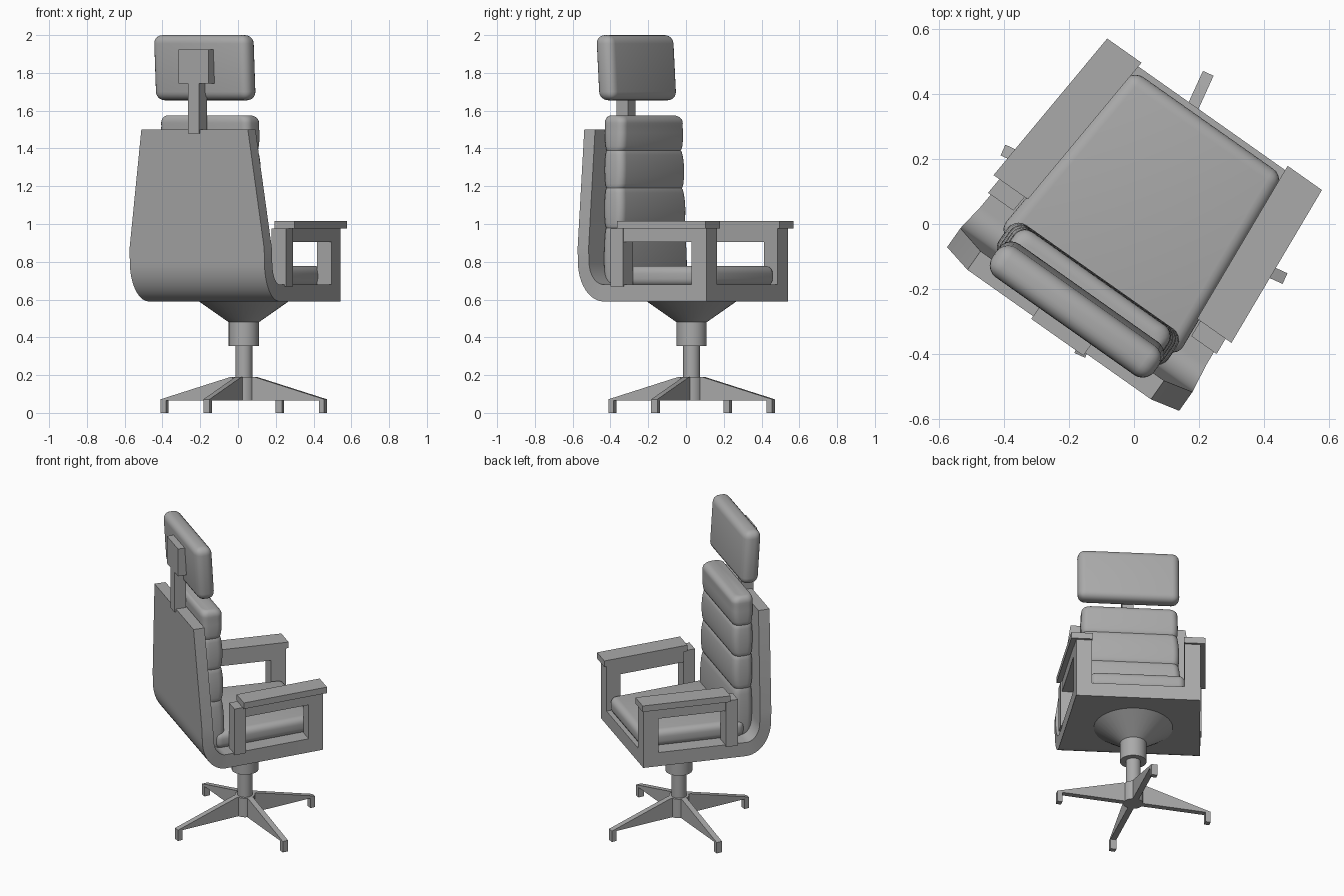
import bpy, bmesh, math
from mathutils import Matrix, Vector

if "Cube" in bpy.data.objects:
    bpy.data.objects.remove(bpy.data.objects["Cube"])

grey = bpy.data.materials.new("plain_grey")
grey.use_nodes = True
colour = (0.4, 0.4, 0.4, 1)
grey.diffuse_color = colour
grey.node_tree.nodes["Principled BSDF"].inputs["Base Color"].default_value = colour

# The chair is built facing +y, then turned as a whole
TURN = Matrix.Rotation(math.radians(-35.2), 4, "Z") @ Matrix.Translation((0.008, 0, 0))
COLUMN_Y = 0.042
TAPER = 0.08          # seat narrows toward its front edge
parts = []


def finish(name, bm):
    bmesh.ops.recalc_face_normals(bm, faces=bm.faces)
    bm.transform(TURN)
    mesh = bpy.data.meshes.new(name)
    bm.to_mesh(mesh)
    bm.free()
    mesh.materials.append(grey)
    obj = bpy.data.objects.new(name, mesh)
    bpy.context.collection.objects.link(obj)
    parts.append(obj)


def loft(name, rings):
    bm = bmesh.new()
    loops = [[bm.verts.new(p) for p in ring] for ring in rings]
    n = len(loops[0])
    for a, b in zip(loops, loops[1:]):
        for i in range(n):
            j = (i + 1) % n
            bm.faces.new((a[i], a[j], b[j], b[i]))
    bm.faces.new(loops[0][::-1])
    bm.faces.new(loops[-1])
    finish(name, bm)


def box(name, x, y, z, taper=0.0, mirror_taper=False, lean=0.0, bevel=0.0):
    """Box between paired limits; taper slides x with y, lean slides y with z."""
    bm = bmesh.new()
    bmesh.ops.create_cube(bm, size=1)
    for v in bm.verts:
        px, py, pz = ((lim[0] + lim[1]) / 2 + c * (lim[1] - lim[0])
                      for lim, c in zip((x, y, z), v.co))
        side = math.copysign(1, px) if mirror_taper else 1
        v.co = (px - side * taper * py, py - lean * (pz - (z[0] + z[1]) / 2), pz)
    if bevel:
        bmesh.ops.bevel(bm, geom=bm.edges[:], offset=bevel, segments=5,
                        profile=0.5, affect="EDGES", clamp_overlap=True)
    finish(name, bm)


def lathe(name, profile, sides=32):
    rings = [[(r * math.cos(math.tau * i / sides),
               COLUMN_Y + r * math.sin(math.tau * i / sides), z)
              for i in range(sides)] for r, z in profile]
    loft(name, rings)


# Pedestal
lathe("seat_mount", [(0.08, 0.48), (0.24, 0.592)])
lathe("column_collar", [(0.08, 0.355), (0.08, 0.49)])
lathe("column", [(0.045, 0.18), (0.045, 0.36)])
lathe("hub", [(0.06, 0.065), (0.06, 0.19)])

# Four legs with small feet
leg_outline = [(0.02, 0.065), (0.445, 0.065), (0.445, 0), (0.476, 0),
               (0.476, 0.072), (0.07, 0.19), (0.02, 0.19)]
for k in range(4):
    spin = Matrix.Translation((0, COLUMN_Y, 0)) @ Matrix.Rotation(
        math.radians(100.7 + 90 * k), 4, "Z")
    loft(f"leg_{k + 1}", [[spin @ Vector((r, side, z)) for r, z in leg_outline]
                          for side in (-0.018, 0.018)])


# Shell: one bent sheet forming the seat pan and the back
def shell_half_width(y, z):
    if z <= 0.87:
        return 0.405 - TAPER * y
    return 0.436 - 0.091 * (z - 0.87) / 0.63


pairs = [((0.403, 0.59), (0.403, 0.68))]
for i in range(13):
    a = math.pi / 2 * i / 12
    s, c = math.sin(a), math.cos(a)
    pairs.append(((-0.23 - 0.157 * s, 0.8 - 0.21 * c),
                  (-0.23 - 0.085 * s, 0.8 - 0.12 * c)))
pairs += [((-0.389, 0.87), (-0.318, 0.87)), ((-0.41, 1.5), (-0.34, 1.5))]
rings = []
for outer, inner in pairs:
    w = shell_half_width(*outer)
    rings.append([(-w, *outer), (w, *outer), (w, *inner), (-w, *inner)])
loft("shell", rings)

# Arm frames and arm pads
for side, word in ((1, "left"), (-1, "right")):
    def arm(part, inner, outer, y, z):
        box(f"{word}_{part}", (side * inner, side * outer), y, z, taper=side * TAPER)

    arm("rear_post", 0.32, 0.415, (-0.18, -0.105), (0.67, 0.975))
    arm("front_post", 0.31, 0.405, (0.31, 0.403), (0.68, 0.975))
    arm("top_rail", 0.312, 0.407, (-0.105, 0.31), (0.905, 0.975))
    arm("arm_pad", 0.308, 0.437, (-0.126, 0.418), (0.975, 1.015))

# Seat cushion
box("seat_cushion", (-0.315, 0.315), (-0.26, 0.385), (0.67, 0.778),
    taper=TAPER, mirror_taper=True, bevel=0.04)

# Back cushion: stacked pillows with shallow seams
seams = [0.68, 0.98, 1.19, 1.39, 1.575]
levels = []
for low, high in zip(seams, seams[1:]):
    for t in (0, 0.04, 0.12, 0.3, 0.5, 0.7, 0.88, 0.96):
        levels.append((low + t * (high - low), 0.013 * (1 - math.sin(math.pi * t) ** 0.5)))
top = seams[-1]
levels = [lv for lv in levels if lv[0] < top - 0.045]
for i in range(7):
    a = math.pi / 2 * i / 6
    levels.append((top - 0.04 * (1 - math.sin(a)), 0.04 * (1 - math.cos(a))))


def pillow_ring(z, inset):
    h = (z - 0.68) / 0.9
    w = 0.322 - 0.035 * h - inset * 0.7
    back, front = -0.318 - 0.018 * h + inset * 0.5, -0.192 - 0.008 * h - inset
    r = 0.04
    ring = []
    for cx, cy, start in ((w - r, front - r, 0), (r - w, front - r, 90),
                          (r - w, back + r, 180), (w - r, back + r, 270)):
        for i in range(6):
            a = math.radians(start + 18 * i)
            ring.append((cx + r * math.cos(a), cy + r * math.sin(a), z))
    return ring


loft("back_cushion", [pillow_ring(z, inset) for z, inset in levels])

# Headrest on its bracket
box("headrest_post", (-0.035, 0.035), (-0.42, -0.345), (1.48, 1.75))
box("headrest_block", (-0.098, 0.098), (-0.42, -0.345), (1.745, 1.925))
box("headrest", (-0.305, 0.305), (-0.371, -0.261), (1.655, 2.0), lean=0.06, bevel=0.045)

# Smooth the rounded parts, keep hard edges
bpy.ops.object.select_all(action="DESELECT")
for obj in parts:
    obj.select_set(True)
bpy.context.view_layer.objects.active = parts[0]
bpy.ops.object.shade_smooth_by_angle(angle=math.radians(35))
